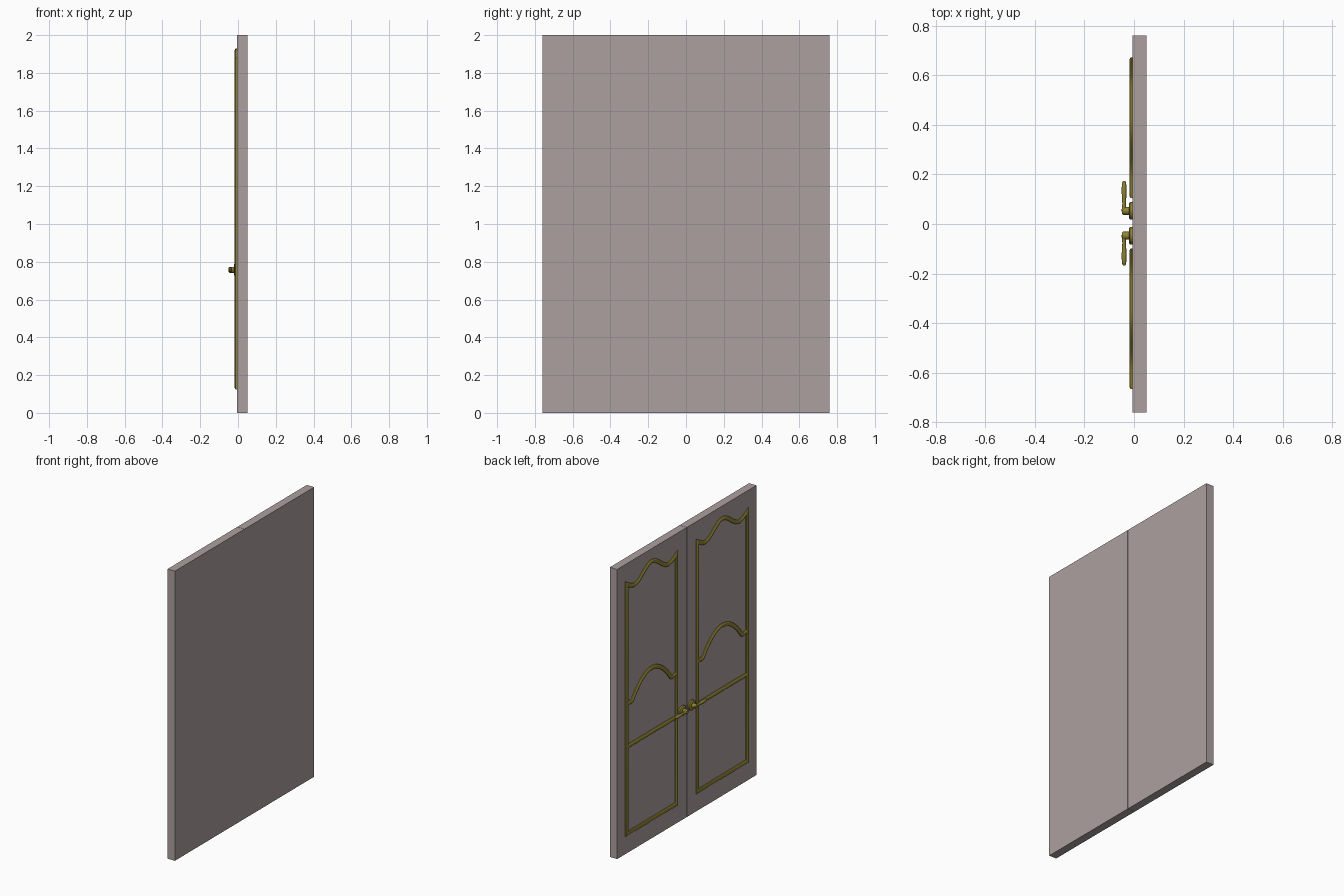
import bpy, bmesh, math
from mathutils import Vector

if "Cube" in bpy.data.objects:
    bpy.data.objects.remove(bpy.data.objects["Cube"])

FACE = -0.006      # x of the decorated door face
MID = 0.003        # mirror line of the ornaments
U0, HALF = 0.3855, 0.271   # panel centre and half width


def material(name, rgb):
    m = bpy.data.materials.new(name)
    m.diffuse_color = (*rgb, 1)
    m.use_nodes = True
    m.node_tree.nodes["Principled BSDF"].inputs["Base Color"].default_value = m.diffuse_color
    return m


wood = material("dusty mauve paint", (0.42, 0.35, 0.35))
gold = material("old gold", (0.28, 0.23, 0.035))


def finish(name, bm, mat, smooth=True):
    bmesh.ops.recalc_face_normals(bm, faces=bm.faces)
    me = bpy.data.meshes.new(name)
    bm.to_mesh(me)
    bm.free()
    me.materials.append(mat)
    ob = bpy.data.objects.new(name, me)
    bpy.context.collection.objects.link(ob)
    if smooth:
        bpy.ops.object.select_all(action='DESELECT')
        ob.select_set(True)
        bpy.context.view_layer.objects.active = ob
        bpy.ops.object.shade_smooth_by_angle(angle=math.radians(40))
    return ob


def loft(name, rings, mat, closed=False):
    """Skin a list of equal-length point rings."""
    bm = bmesh.new()
    vs = [[bm.verts.new(p) for p in r] for r in rings]
    n = len(vs[0])
    for i in range(len(vs) if closed else len(vs) - 1):
        a, b = vs[i], vs[(i + 1) % len(vs)]
        for j in range(n):
            k = (j + 1) % n
            bm.faces.new((a[j], a[k], b[k], b[j]))
    if not closed:
        bm.faces.new(vs[0])
        bm.faces.new(vs[-1])
    return finish(name, bm, mat)


# rounded moulding section: sideways offset, height above the door
SECTION = [(-.013, -.002), (-.013, .006), (-.009, .010), (-.004, .012),
           (.004, .012), (.009, .010), (.013, .006), (.013, -.002)]


def moulding(name, path, closed=False):
    """Sweep the section along a (y, z) path with mitred corners."""
    pts = [Vector(p) for p in path]
    n = len(pts)
    rings = []
    for i, p in enumerate(pts):
        a = pts[i - 1] if closed or i else None
        b = pts[(i + 1) % n] if closed or i < n - 1 else None
        d1 = (p - a).normalized() if a is not None else (b - p).normalized()
        d2 = (b - p).normalized() if b is not None else d1
        n1, n2 = Vector((-d1.y, d1.x)), Vector((-d2.y, d2.x))
        m = (n1 + n2).normalized()
        m = m / max(m.dot(n1), 0.35)
        rings.append([(FACE - h, p.x + m.x * o, p.y + m.y * o) for o, h in SECTION])
    return loft(name, rings, gold, closed)


def top_wave(s):
    s = abs(s)
    if s < .19:
        return 1.87 + .045 * math.cos(math.pi * s / .19)
    return 1.825 + .035 * ((s - .19) / .081) ** 1.5


def mid_arch(s):
    s = abs(s)
    if s < .215:
        return 1.03 + .15 * (1 - (s / .215) ** 2)
    return 1.03 + .008 * (s - .215) / .056


def ring_x(x, r, y, z, n=24):
    return [(x, y + r * math.cos(2 * math.pi * k / n),
             z + r * math.sin(2 * math.pi * k / n)) for k in range(n)]


STEPS = [-HALF + 2 * HALF * i / 36 for i in range(37)]
HZ = 0.757

for side, label in ((1, "left"), (-1, "right")):
    # door leaf
    bm = bmesh.new()
    bmesh.ops.create_cube(bm, size=1)
    for v in bm.verts:
        v.co = ((0.05 + FACE) / 2 + v.co.x * (0.05 - FACE),
                side * (0.3805 + v.co.y * 0.759), 1 + v.co.z * 2)
    finish(label + "_door_leaf", bm, wood, False)

    def Y(u):
        return MID + side * u

    # panel frame with wavy top
    frame = [(Y(U0 + HALF), .137), (Y(U0 - HALF), .137)]
    frame += [(Y(U0 + s), top_wave(s)) for s in STEPS]
    moulding(label + "_panel_frame", frame, True)
    # arch and cross bar inside the frame
    moulding(label + "_arch_moulding", [(Y(U0 + s), mid_arch(s)) for s in STEPS])
    moulding(label + "_cross_bar", [(Y(U0 - HALF), .738), (Y(U0 + HALF), .738)])

    # handle: rose plate with neck
    prof = [(FACE + .002, .035), (-.016, .035), (-.020, .030), (-.021, .016),
            (-.044, .016), (-.049, .012)]
    loft(label + "_handle_rose", [ring_x(x, r, Y(.050), HZ) for x, r in prof], gold)
    # lever pointing away from the seam
    lever = [(.034, .005, .006), (.040, .008, .011), (.050, .010, .013),
             (.062, .009, .011), (.078, .007, .008), (.105, .009, .011),
             (.135, .010, .013), (.155, .009, .011), (.166, .007, .008),
             (.171, .004, .004)]
    loft(label + "_handle_lever",
         [[(-.040 + rx * math.cos(2 * math.pi * k / 16), Y(u),
            HZ + rz * math.sin(2 * math.pi * k / 16)) for k in range(16)]
          for u, rx, rz in lever], gold)
